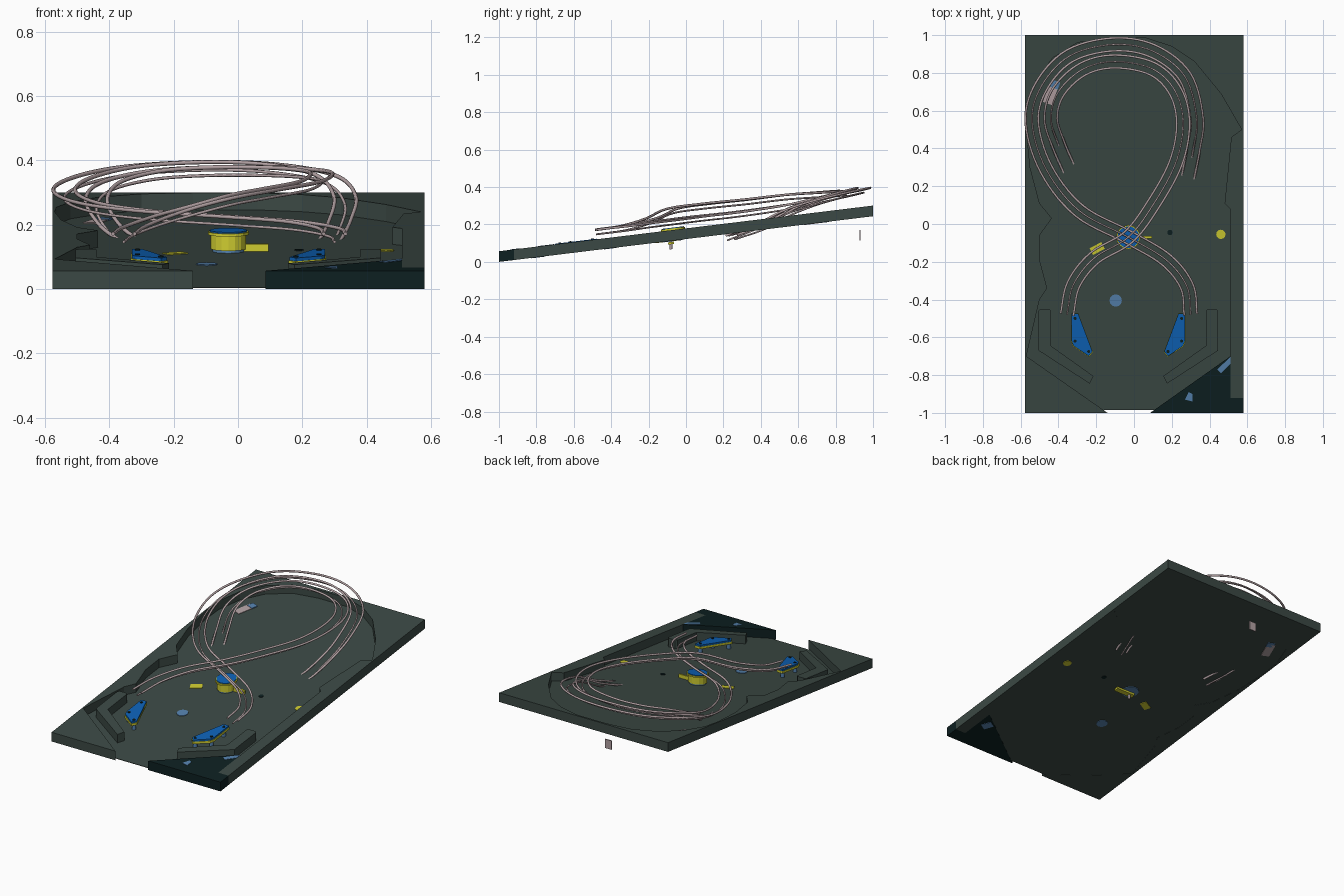
import bpy, bmesh, math
from mathutils import Matrix, Vector

if "Cube" in bpy.data.objects:
    bpy.data.objects.remove(bpy.data.objects["Cube"])

SLOPE, THICK, MID = 0.122, 0.057, -0.03     # table tilt, wall height, mirror line in x

def material(name, r, g, b):
    m = bpy.data.materials.new(name)
    m.diffuse_color = (r, g, b, 1)
    m.use_nodes = True
    m.node_tree.nodes["Principled BSDF"].inputs["Base Color"].default_value = m.diffuse_color
    return m

GREEN = material("grey green", 0.044, 0.066, 0.058)
DARK = material("dark teal", 0.004, 0.014, 0.015)
BLUE = material("strong blue", 0.004, 0.12, 0.47)
PALE = material("pale blue", 0.09, 0.22, 0.42)
YELLOW = material("yellow", 0.62, 0.60, 0.03)
METAL = material("rose grey metal", 0.45, 0.36, 0.37)

# Everything lying on the table is modelled flat, then sheared up the slope
TILT = Matrix(((1, 0, 0, 0), (0, 1, 0, 0), (0, SLOPE, 1, SLOPE), (0, 0, 0, 1)))

def prism(name, pts, z0, z1, mat, tilt=True):
    """Extrude an outline between two heights."""
    bm = bmesh.new()
    face = bm.faces.new([bm.verts.new((x, y, z0)) for x, y in pts])
    ext = bmesh.ops.extrude_face_region(bm, geom=[face])
    for v in ext["geom"]:
        if isinstance(v, bmesh.types.BMVert):
            v.co.z = z1
    bmesh.ops.recalc_face_normals(bm, faces=bm.faces)
    if tilt:
        bm.transform(TILT)
    me = bpy.data.meshes.new(name)
    bm.to_mesh(me)
    bm.free()
    me.materials.append(mat)
    ob = bpy.data.objects.new(name, me)
    bpy.context.collection.objects.link(ob)
    return ob

def disc(cx, cy, r, n=12):
    return [(cx + r * math.cos(2 * math.pi * i / n), cy + r * math.sin(2 * math.pi * i / n))
            for i in range(n)]

def rect(cx, cy, w, h, deg=0):
    c, s = math.cos(math.radians(deg)), math.sin(math.radians(deg))
    return [(cx + x * c - y * s, cy + x * s + y * c)
            for x, y in ((-w/2, -h/2), (w/2, -h/2), (w/2, h/2), (-w/2, h/2))]

def flip(pts):
    return [(2 * MID - x, y) for x, y in pts]

def grow(pts, d):
    """Push an outline away from its centre."""
    c = sum((Vector(p) for p in pts), Vector((0, 0))) / len(pts)
    return [tuple(Vector(p) + (Vector(p) - c).normalized() * d) for p in pts]

# Table: thin floor and one surrounding wall with its ragged inner edge
prism("playfield_floor", [(-.57, -.985), (.575, -.985), (.575, .995), (-.57, .995)],
      0.001, 0.004, GREEN)
outer = [(-.14, -1), (-.577, -1), (-.577, 1), (.58, 1), (.58, -.92), (.51, -.92)]
inner_right = [(.51, -.7), (.51, .08), (.48, .11), (.515, .46), (.57, .5), (.46, .69),
               (.32, .86), (.2, .94), (.06, .985)]
inner_left = [(-.14, .985), (-.3, .96), (-.43, .88), (-.52, .76), (-.565, .62), (-.57, .5),
              (-.55, .3), (-.5, .11), (-.435, .03), (-.5, -.06), (-.5, -.19),
              (-.46, -.34), (-.5, -.4), (-.57, -.7)]
prism("table_wall", outer + inner_right + inner_left, 0, THICK, GREEN)
prism("dark_corner", [(.085, -1), (.58, -1), (.58, -.92), (.51, -.92), (.51, -.7)],
      0, THICK, DARK)
for i, pts in enumerate([[(.44, -.77), (.46, -.79), (.51, -.74), (.51, -.705)],
                         [(.27, -.93), (.31, -.94), (.31, -.9), (.29, -.89)]]):
    prism("corner_patch_%d" % i, pts, THICK - .001, THICK + .002, PALE)
prism("corner_underside_patch", rect(.45, -.79, .05, .06, 30), -.002, .001, PALE)

# Bent lane guides and slingshots, mirrored left to right
guide = [(-.505, -.46), (-.495, -.45), (-.45, -.45), (-.44, -.46), (-.44, -.645),
         (-.215, -.805), (-.235, -.845), (-.505, -.67)]
sling = [(-.33, -.475), (-.295, -.475), (-.22, -.675), (-.24, -.7), (-.32, -.645), (-.33, -.62)]
posts = [(-.312, -.5), (-.24, -.675), (-.312, -.62)]
for side, f in (("left", list), ("right", flip)):
    prism(side + "_lane_guide", f(guide), .002, THICK, GREEN)
    prism(side + "_sling_top", f(sling), .05, .06, BLUE)
    prism(side + "_sling_band", f(grow(sling, .004)), .036, .05, YELLOW)
    for i, (x, y) in enumerate(posts):
        prism("%s_sling_post_%d" % (side, i), f(disc(x, y, .012)), .003, .036, PALE)
        prism("%s_sling_screw_%d" % (side, i), f(disc(x, y, .008)), .06, .064, DARK)

# Flat floor inserts that show on both sides of the floor
inserts = [("blue_insert", disc(-.097, -.405, .033), PALE),
           ("yellow_target", rect(-.195, -.13, .07, .04, 28), YELLOW),
           ("yellow_button", disc(.46, -.055, .025), YELLOW),
           ("dark_button", disc(.19, -.045, .014), DARK),
           ("metal_target", rect(-.44, .69, .05, .11, -20), METAL),
           ("metal_target_end", rect(-.418, .738, .045, .04, -20), PALE)]
for name, pts, mat in inserts:
    prism(name, pts, -.002, .009 if "end" in name else .007, mat)

# Central bumper with its lever above and rod and bar below the floor
bx, by = -.03, -.07
prism("bumper_base", disc(bx, by, .05, 16), -.003, .012, PALE)
prism("bumper_body", disc(bx, by, .055, 16), .012, .057, YELLOW)
prism("bumper_rim", disc(bx, by, .064, 16), .057, .066, YELLOW)
prism("bumper_cap", disc(bx, by, .058, 16), .066, .070, BLUE)
prism("bumper_lever", rect(.055, by, .08, .012), .004, .027, YELLOW)
prism("bumper_rod", disc(bx, by - .01, .007), -.045, 0, METAL)
prism("bumper_bar", rect(.005, by - .01, .13, .03), -.018, -.006, YELLOW)

# Small plate hanging under the back of the table
prism("hanging_plate", rect(-.12, .93, .045, .006), .115, .17, METAL, tilt=False)

# Two wire ramps: a centre line is smoothed, then three rails follow it
def smooth_path(pts, steps=7):
    p = [Vector(q) for q in pts]
    p = [2 * p[0] - p[1]] + p + [2 * p[-1] - p[-2]]
    out = []
    for i in range(1, len(p) - 2):
        a, b, c, d = p[i - 1:i + 3]
        for k in range(steps):
            t = k / steps
            out.append(.5 * (2 * b + (c - a) * t + (2 * a - 5 * b + 4 * c - d) * t * t
                             + (3 * b - a - 3 * c + d) * t ** 3))
    return out + [p[-2]]

def rail(name, line, offset, drop, radius):
    cu = bpy.data.curves.new(name, "CURVE")
    cu.dimensions, cu.bevel_depth, cu.bevel_resolution = "3D", radius, 1
    cu.use_fill_caps = True
    sp = cu.splines.new("POLY")
    sp.points.add(len(line) - 1)
    for i, q in enumerate(line):
        t = line[min(i + 1, len(line) - 1)] - line[max(i - 1, 0)]
        n = Vector((-t.y, t.x, 0)).normalized()
        v = q + n * offset
        sp.points[i].co = (v.x, v.y, v.z - drop, 1)
    tmp = bpy.data.objects.new(name + "_curve", cu)
    bpy.context.collection.objects.link(tmp)
    me = bpy.data.meshes.new_from_object(tmp.evaluated_get(bpy.context.evaluated_depsgraph_get()))
    bpy.data.objects.remove(tmp)
    me.materials.clear()
    me.materials.append(METAL)
    for f in me.polygons:
        f.use_smooth = len(f.vertices) == 4
    bpy.context.collection.objects.link(bpy.data.objects.new(name, me))

ramps = {
    "outer_ramp": [(.28, .22, .14), (.315, .4, .21), (.332, .56, .29), (.27, .78, .355),
                   (.1, .915, .388), (-.11, .95, .395), (-.34, .89, .38), (-.49, .73, .345),
                   (-.54, .54, .305), (-.465, .29, .268), (-.29, .07, .243), (-.03, -.07, .225),
                   (.17, -.19, .21), (.28, -.33, .19), (.3, -.48, .172)],
    "inner_ramp": [(-.33, .26, .145), (-.4, .42, .2), (-.44, .56, .275), (-.4, .7, .33),
                   (-.27, .82, .365), (-.1, .86, .378), (.1, .82, .378), (.22, .7, .37),
                   (.26, .53, .358), (.22, .32, .333), (.1, .1, .31), (-.03, -.07, .285),
                   (-.21, -.18, .235), (-.32, -.32, .195), (-.355, -.48, .172)]}
for name, pts in ramps.items():
    line = smooth_path(pts)
    rail(name + "_left_rail", line, .034, 0, .0065)
    rail(name + "_right_rail", line, -.034, 0, .0065)
    rail(name + "_lower_rail", line, 0, .025, .005)
